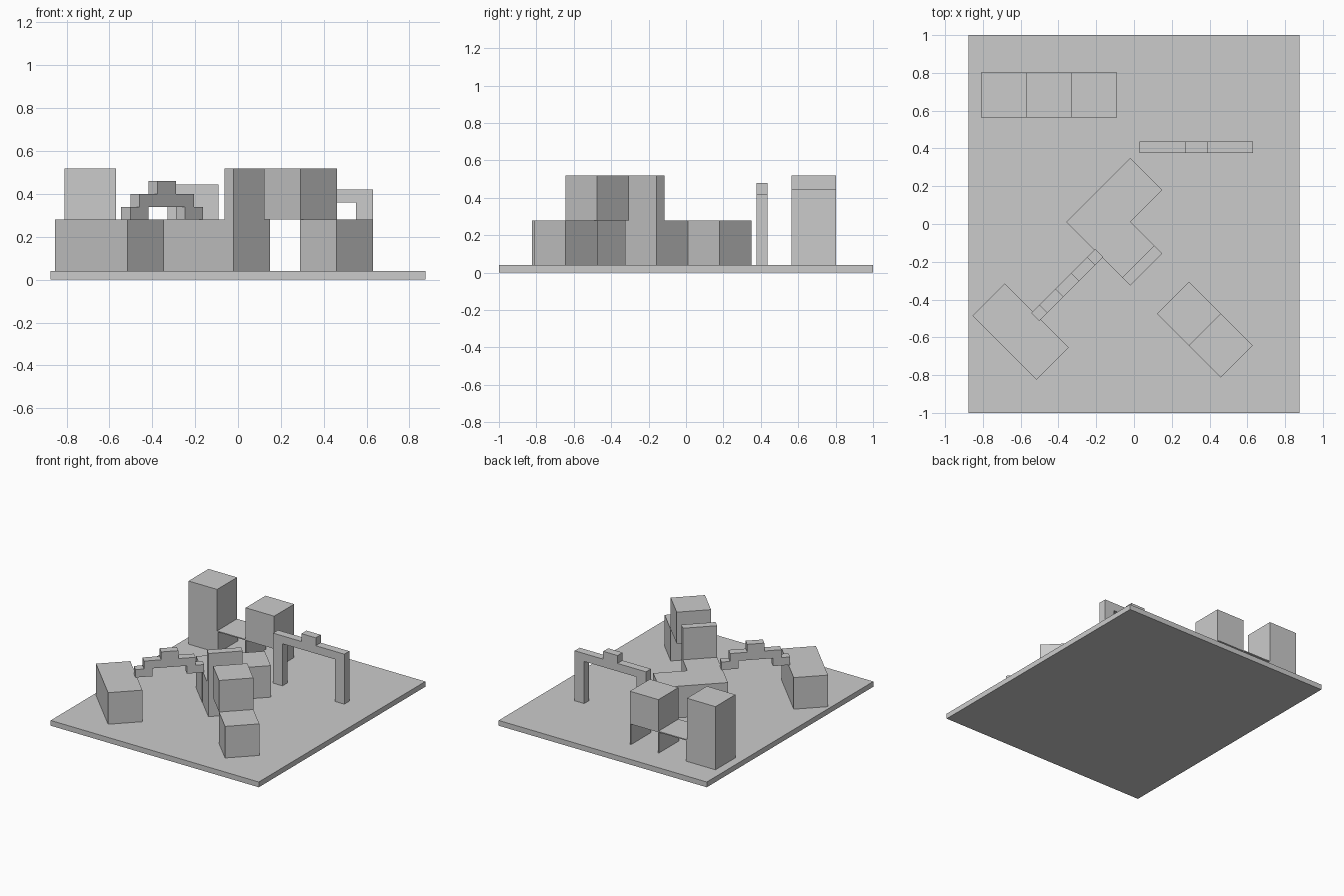
import bpy, math

if "Cube" in bpy.data.objects:
    bpy.data.objects.remove(bpy.data.objects["Cube"])


def box(name, cx, cy, z0, z1, sx, sy, angle=0.0):
    """Flat-sided box standing between heights z0 and z1."""
    bpy.ops.mesh.primitive_cube_add(size=1, location=(cx, cy, (z0 + z1) / 2),
                                    rotation=(0, 0, math.radians(angle)))
    ob = bpy.context.object
    ob.name = name
    ob.scale = (sx, sy, z1 - z0)
    return ob


def along(cx, cy, u, angle):
    """Point at distance u from a centre in a given direction."""
    a = math.radians(angle)
    return cx + u * math.cos(a), cy + u * math.sin(a)


G, S = 0.04, 0.24          # ground level and block size
L1, L2 = G + S, G + 2 * S  # first and second block levels

# Ground slab
box("ground_slab", 0, 0, 0, G, 1.75, 2)

# Back left: two stacked blocks beside a thin table carrying a block
box("stack_lower_block", -0.69, 0.683, G, L1, S, S)
box("stack_upper_block", -0.69, 0.683, L1, L2, S, S)
box("table_top", -0.33, 0.683, 0.197, 0.205, 0.48, S)
for i, x in enumerate((-0.566, -0.33, -0.094)):
    box(f"table_leg_{i + 1}", x, 0.683, G, 0.197, 0.008, S)
box("table_block", -0.21, 0.683, 0.205, 0.445, S, S)

# Gateway: two posts, lintel and cap
for side, x in (("left", 0.07), ("right", 0.59)):
    box(f"gate_{side}_post", x, 0.407, G, 0.36, 0.08, 0.06)
box("gate_lintel", 0.33, 0.407, 0.36, 0.42, 0.60, 0.06)
box("gate_cap", 0.33, 0.407, 0.42, 0.48, 0.12, 0.06)

# Long low blocks
box("centre_long_block", -0.105, 0.095, G, L1, 0.48, S, 45)
box("left_long_block", -0.60, -0.57, G, L1, 0.48, S, -45)

# Seat block with upright back panel
box("seat_block", -0.02, -0.157, G, L1, S, S, 45)
px, py = along(-0.02, -0.157, 0.09, -45)
box("seat_back_panel", px, py, L1, L2, 0.06, S, -45)

# Two blocks stepping up, touching along one edge
box("step_lower_block", 0.46, -0.643, G, L1, S, S, 45)
box("step_upper_block", 0.292, -0.475, L1, L2, S, S, 45)

# Stepped bridge spanning the blocks
bx, by = -0.354, -0.323
for side, u in (("left", -0.18), ("right", 0.18)):
    x, y = along(bx, by, u, 45)
    box(f"bridge_{side}_foot", x, y, L1, 0.34, 0.12, 0.06, 45)
box("bridge_deck", bx, by, 0.34, 0.40, 0.36, 0.06, 45)
box("bridge_cap", bx, by, 0.40, 0.46, 0.12, 0.06, 45)
